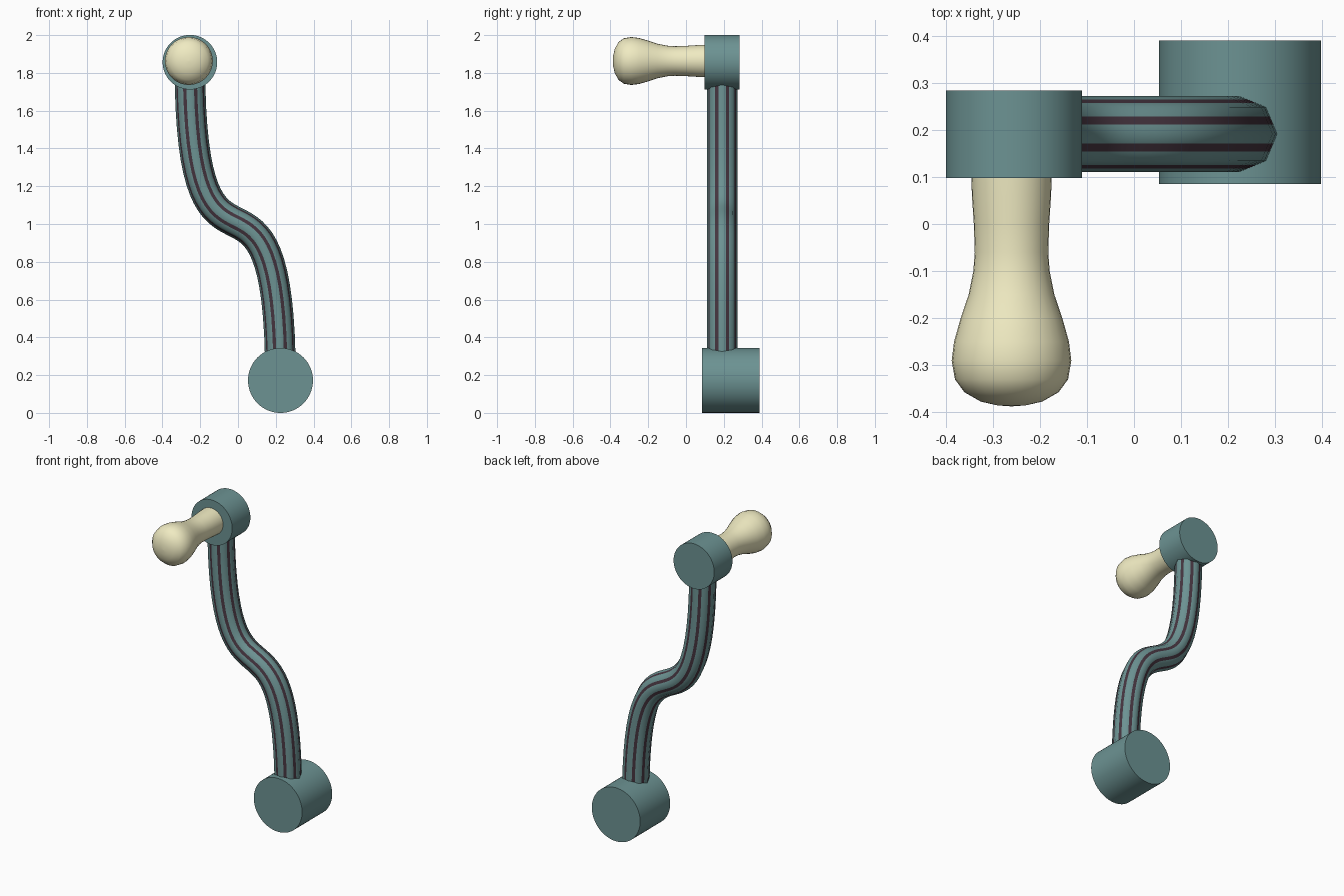
import bpy, bmesh
from math import sin, cos, pi, radians
from mathutils import Vector

if "Cube" in bpy.data.objects:
    bpy.data.objects.remove(bpy.data.objects["Cube"])


def material(name, rgb):
    m = bpy.data.materials.new(name)
    m.diffuse_color = (*rgb, 1)
    m.use_nodes = True
    m.node_tree.nodes["Principled BSDF"].inputs["Base Color"].default_value = m.diffuse_color
    return m


TEAL = material("teal", (0.15, 0.29, 0.29))
DARK = material("dark_stripe", (0.06, 0.035, 0.05))
CREAM = material("cream", (0.87, 0.83, 0.54))


def loft(name, rings, mats, angle, face_mat=lambda i: 0):
    """Skin a list of equal-length point rings and cap both ends."""
    bm = bmesh.new()
    loops = [[bm.verts.new(p) for p in ring] for ring in rings]
    n = len(loops[0])
    for a, b in zip(loops, loops[1:]):
        for i in range(n):
            j = (i + 1) % n
            bm.faces.new((a[i], a[j], b[j], b[i])).material_index = face_mat(i)
    bm.faces.new(loops[0])
    bm.faces.new(loops[-1])
    bmesh.ops.recalc_face_normals(bm, faces=bm.faces)
    mesh = bpy.data.meshes.new(name)
    bm.to_mesh(mesh)
    bm.free()
    for m in mats:
        mesh.materials.append(m)
    ob = bpy.data.objects.new(name, mesh)
    bpy.context.collection.objects.link(ob)
    bpy.ops.object.select_all(action='DESELECT')
    ob.select_set(True)
    bpy.context.view_layer.objects.active = ob
    bpy.ops.object.shade_smooth_by_angle(angle=radians(angle))
    return ob


def lathe_y(name, x, z, profile, mat, sides):
    """Turn (y, radius) pairs around an axis parallel to y."""
    rings = [[(x + r * cos(2 * pi * i / sides), y, z + r * sin(2 * pi * i / sides))
              for i in range(sides)] for y, r in profile]
    return loft(name, rings, [mat], 40)


# Round hubs at both ends of the arm
lathe_y("lower_hub", 0.225, 0.172, [(0.085, 0.172), (0.39, 0.172)], TEAL, 64)
lathe_y("upper_hub", -0.2545, 1.8565, [(0.098, 0.1445), (0.283, 0.1445)], TEAL, 64)

# Turned grip
lathe_y("grip", -0.26, 1.863,
        [(0.12, 0.086), (0.06, 0.084), (0.0, 0.08), (-0.06, 0.078), (-0.1, 0.081),
         (-0.15, 0.091), (-0.2, 0.108), (-0.25, 0.122), (-0.29, 0.127),
         (-0.33, 0.12), (-0.357, 0.1), (-0.377, 0.065), (-0.385, 0.03), (-0.387, 0.002)],
        CREAM, 32)

# S-curved arm: eight ridges with a dark stripe between each pair
P = [Vector(p) for p in ((-0.255, 0.191, 1.857), (-0.255, 0.191, 0.41),
                         (0.225, 0.191, 1.61), (0.225, 0.191, 0.172))]
section = []
for k in range(8):
    for deg, r in ((0, 0.081), (15.5, 0.0755), (29.5, 0.0755)):
        section.append((r * cos(radians(45 * k + deg)), r * sin(radians(45 * k + deg))))

rings = []
STEPS = 32
for s in range(STEPS + 1):
    t = s / STEPS
    u = 1 - t
    c = u**3 * P[0] + 3 * u * u * t * P[1] + 3 * u * t * t * P[2] + t**3 * P[3]
    d = u * u * (P[1] - P[0]) + 2 * u * t * (P[2] - P[1]) + t * t * (P[3] - P[2])
    d.normalize()
    side = Vector((-d.z, 0, d.x))
    rings.append([c + side * a + Vector((0, b, 0)) for a, b in section])
loft("arm", rings, [TEAL, DARK], 50, lambda i: 1 if i % 3 == 1 else 0)
